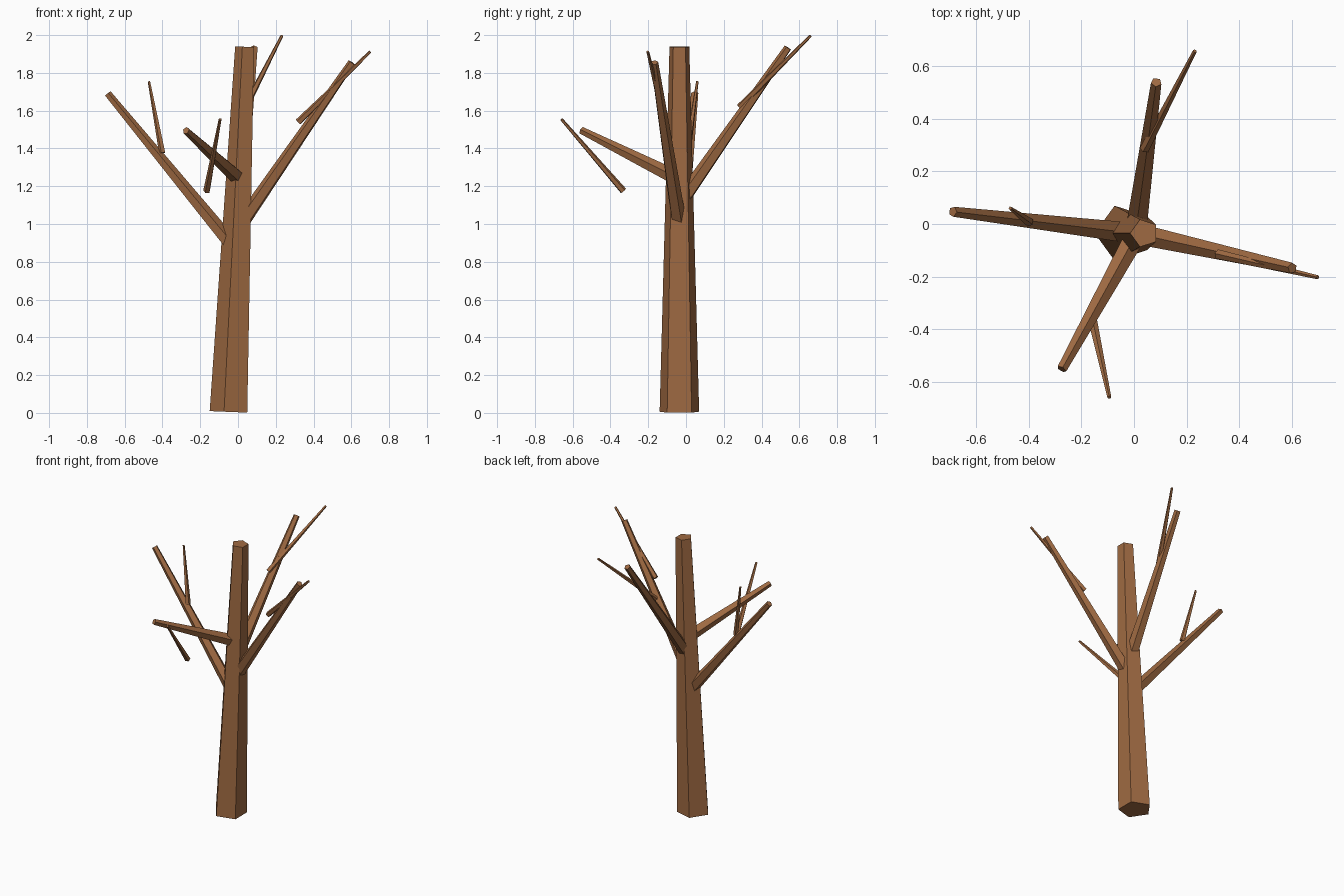
import bpy
from mathutils import Vector

bark = bpy.data.materials.new("bark_brown")
bark.diffuse_color = (0.35, 0.145, 0.055, 1)


def limb(name, start, end, r1, r2):
    """Five-sided tapered limb from start to end, one ridge facing up."""
    a, b = Vector(start), Vector(end)
    axis = b - a
    bpy.ops.mesh.primitive_cone_add(
        vertices=5, radius1=r1, radius2=r2, depth=axis.length,
        location=(a + b) / 2,
        rotation=axis.to_track_quat('Z', 'Y').to_euler())
    ob = bpy.context.object
    ob.name = name
    ob.data.materials.append(bark)


# Trunk, leaning slightly to the right
limb("trunk", (-0.04, -0.035, 0.005), (0.04, -0.035, 1.938), 0.11, 0.055)

# Main branches, starting inside the trunk
limb("left_branch", (-0.003, -0.035, 0.853), (-0.69, 0.047, 1.69), 0.042, 0.02)
limb("front_branch", (0.011, -0.035, 1.236), (-0.275, -0.553, 1.495), 0.042, 0.02)
limb("back_branch", (0.006, -0.035, 1.105), (0.085, 0.54, 1.933), 0.043, 0.021)
limb("right_branch", (0.002, -0.035, 0.98), (0.603, -0.168, 1.855), 0.043, 0.021)

# Thin twigs beside the branches
limb("left_twig", (-0.4, 0.008, 1.376), (-0.471, 0.06, 1.755), 0.018, 0.007)
limb("front_twig", (-0.165, -0.332, 1.175), (-0.094, -0.66, 1.555), 0.019, 0.008)
limb("back_twig", (0.04, 0.285, 1.62), (0.232, 0.659, 1.996), 0.019, 0.008)
limb("right_twig", (0.32, -0.115, 1.54), (0.7, -0.203, 1.912), 0.019, 0.008)
